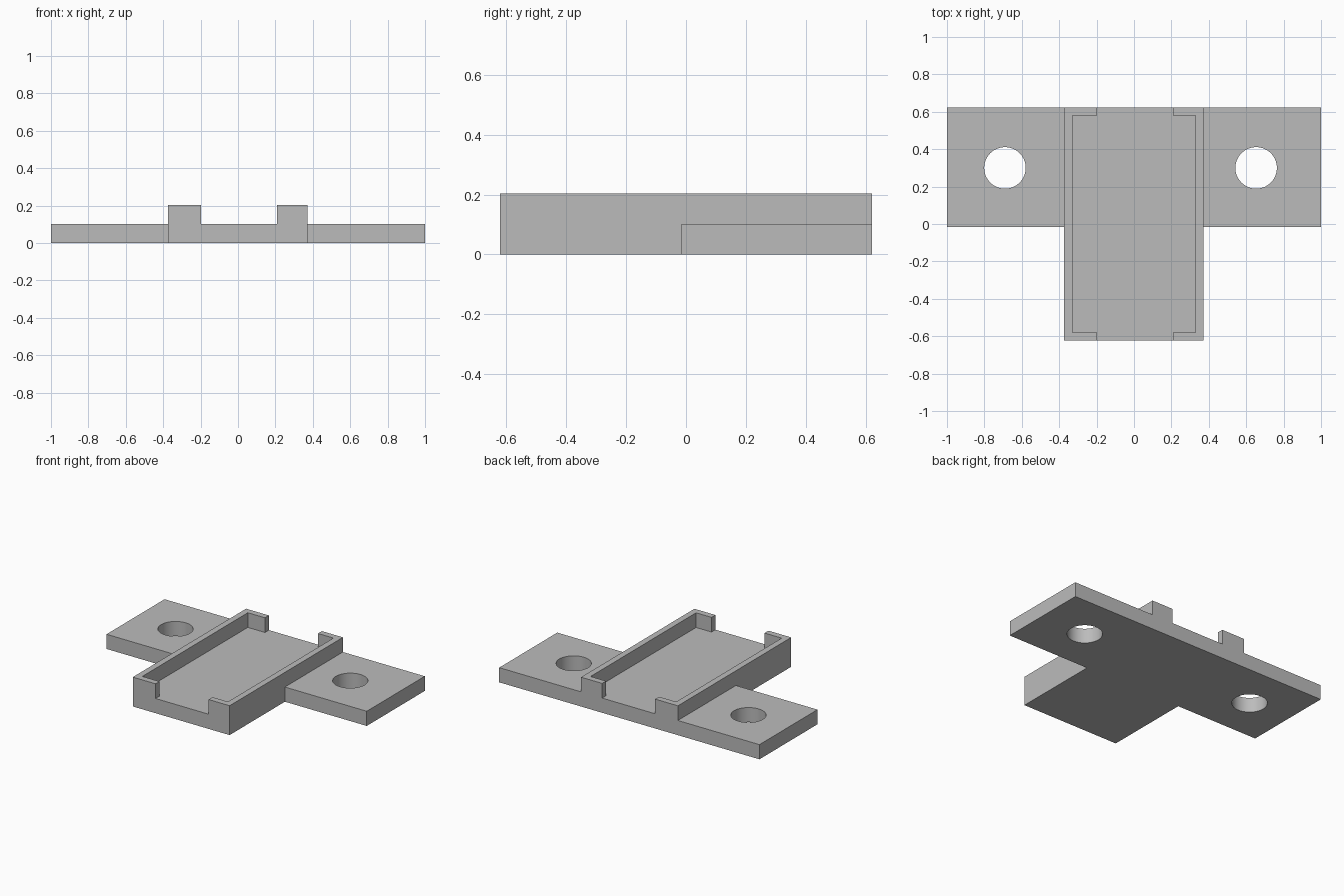
import bpy
import bmesh
from math import cos, sin, tau

cube = bpy.data.objects.get("Cube")
if cube:
    bpy.data.objects.remove(cube, do_unlink=True)

grey = bpy.data.materials.new("plain_grey")
grey.use_nodes = True
grey.diffuse_color = (0.5, 0.5, 0.5, 1)
grey.node_tree.nodes["Principled BSDF"].inputs["Base Color"].default_value = grey.diffuse_color


def prism(name, outline, bottom, top):
    """Extrude a flat outline upwards into a closed solid."""
    bm = bmesh.new()
    face = bm.faces.new([bm.verts.new((x, y, bottom)) for x, y in outline])
    grown = bmesh.ops.extrude_face_region(bm, geom=[face])["geom"]
    verts = [g for g in grown if isinstance(g, bmesh.types.BMVert)]
    bmesh.ops.translate(bm, verts=verts, vec=(0, 0, top - bottom))
    bmesh.ops.recalc_face_normals(bm, faces=bm.faces)
    mesh = bpy.data.meshes.new(name)
    bm.to_mesh(mesh)
    bm.free()
    mesh.materials.append(grey)
    obj = bpy.data.objects.new(name, mesh)
    bpy.context.collection.objects.link(obj)
    return obj


def combine(target, tool, operation):
    """Apply a boolean and discard the helper solid."""
    mod = target.modifiers.new(tool.name, "BOOLEAN")
    mod.object, mod.operation, mod.solver = tool, operation, "EXACT"
    bpy.context.view_layer.objects.active = target
    bpy.ops.object.modifier_apply(modifier=mod.name)
    bpy.data.objects.remove(tool, do_unlink=True)


LEN, WING_Y = 0.622, -0.015           # half depth, front edge of the wings
PLATE, RIM = 0.102, 0.204             # plate and rim heights
LEFT, RIGHT = 0.371, -0.373           # tray sides
WALL = 0.043

# T-shaped base plate
plate = prism("mounting_plate", [
    (RIGHT, -LEN), (LEFT, -LEN), (LEFT, WING_Y), (1, WING_Y),
    (1, LEN), (-1, LEN), (-1, WING_Y), (RIGHT, WING_Y)], 0, PLATE)

# C-shaped rims, with short lips at both ends
for name, side, lip, inward in (("right_rim", RIGHT, -0.198, 1),
                                ("left_rim", LEFT, 0.209, -1)):
    wall, end = side + inward * WALL, LEN - WALL
    rim = prism(name, [(side, -LEN), (lip, -LEN), (lip, -end), (wall, -end),
                       (wall, end), (lip, end), (lip, LEN), (side, LEN)], 0, RIM)
    combine(plate, rim, "UNION")

# Screw holes through the wings
SIDES, RADIUS = 64, 0.111
for x in (-0.69, 0.653):
    circle = [(x + RADIUS * cos(tau * i / SIDES), 0.3 + RADIUS * sin(tau * i / SIDES))
              for i in range(SIDES)]
    combine(plate, prism("hole_cutter", circle, -0.1, 0.3), "DIFFERENCE")

# Merge coplanar leftovers and smooth only the hole walls
bm = bmesh.new()
bm.from_mesh(plate.data)
bmesh.ops.remove_doubles(bm, verts=bm.verts, dist=0.0001)
bmesh.ops.dissolve_limit(bm, angle_limit=0.01, verts=bm.verts, edges=bm.edges)
bm.to_mesh(plate.data)
bm.free()
plate.select_set(True)
bpy.context.view_layer.objects.active = plate
bpy.ops.object.shade_smooth_by_angle()
